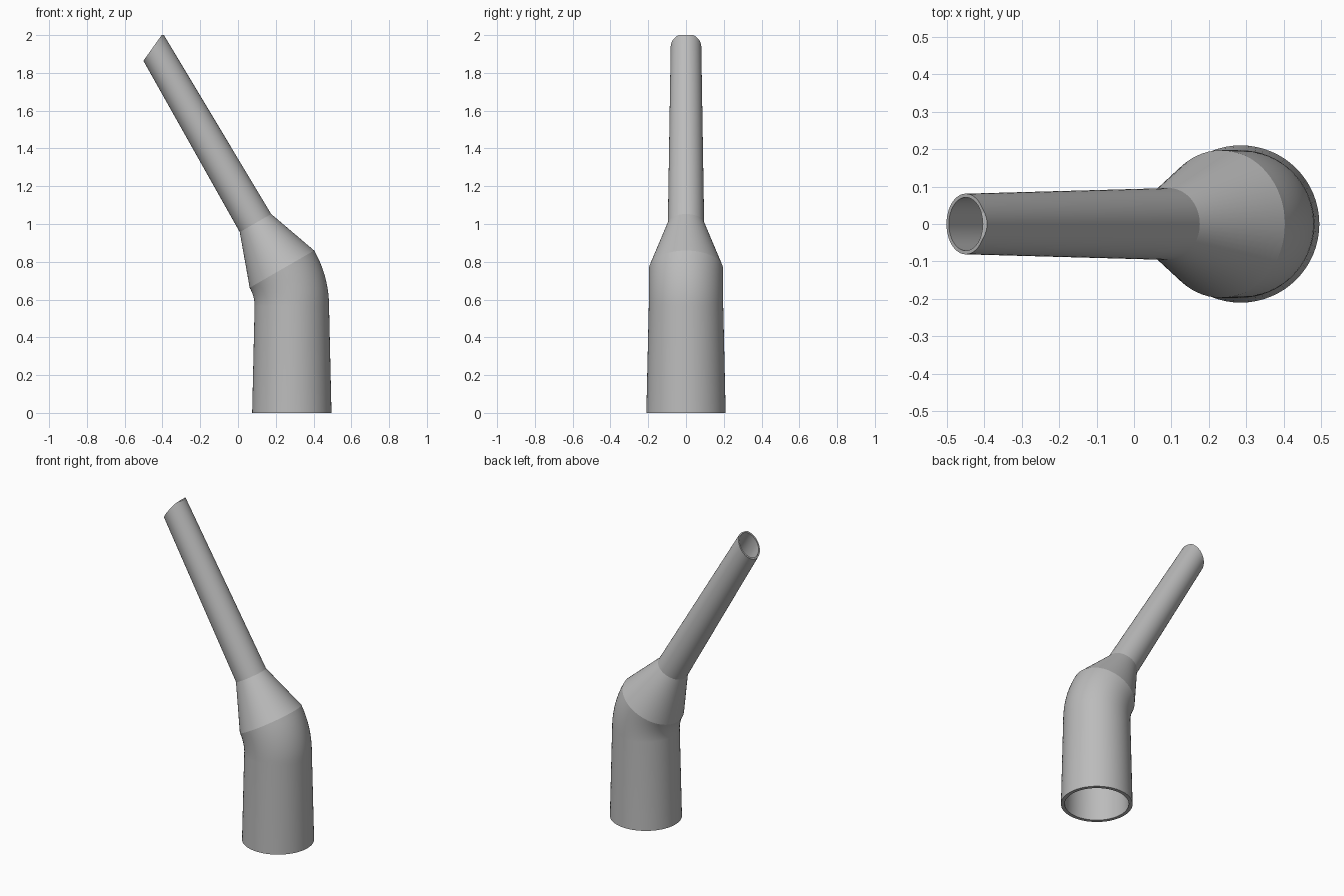
import bpy, bmesh, math
from mathutils import Vector

if "Cube" in bpy.data.objects:
    bpy.data.objects.remove(bpy.data.objects["Cube"])

SIDES = 64
BEND_STEPS = 10
TILT = math.radians(30)

# Material
grey = bpy.data.materials.new("plain grey")
grey.use_nodes = True
colour = (0.5, 0.5, 0.5, 1)
grey.diffuse_color = colour
grey.node_tree.nodes["Principled BSDF"].inputs["Base Color"].default_value = colour

# Stations along the tube: centre x, centre z, tilt, outer radius, wall
stations = [(0.285, 0, 0, 0.21, 0.022)]
pivot_x, pivot_z, bend_radius = -0.107, 0.565, 0.392
for i in range(BEND_STEPS + 1):
    a = TILT * i / BEND_STEPS
    stations.append((pivot_x + bend_radius * math.cos(a),
                     pivot_z + bend_radius * math.sin(a), a, 0.197, 0.02))
stations.append((0.0925, 1.005, TILT, 0.096, 0.014))
stations.append((-0.431, 1.905, TILT, 0.081, 0.01))


def slanted_tip(p, axis):
    """Slide a point along the tube onto the slanted mouth, level at the top."""
    corner, normal = Vector((-0.5, 0, 1.865)), Vector((-0.127, 0, 0.09))
    t = (corner - p).dot(normal) / axis.dot(normal)
    return p + axis * min(t, (2 - p.z) / axis.z)


def add_ring(bm, station, inner, is_tip):
    x, z, tilt, radius, wall = station
    r = radius - wall if inner else radius
    across = Vector((math.cos(tilt), 0, math.sin(tilt)))
    axis = Vector((-math.sin(tilt), 0, math.cos(tilt)))
    ring = []
    for k in range(SIDES):
        a = 2 * math.pi * k / SIDES
        p = Vector((x, 0, z)) + across * r * math.cos(a) + Vector((0, r * math.sin(a), 0))
        ring.append(bm.verts.new(slanted_tip(p, axis) if is_tip else p))
    return ring


# Hollow bent tube: up the outside, over the mouth, down the inside
bm = bmesh.new()
last = len(stations) - 1
rings = [add_ring(bm, s, False, i == last) for i, s in enumerate(stations)]
rings += [add_ring(bm, s, True, i == last) for i, s in enumerate(stations)][::-1]
for i, low in enumerate(rings):
    high = rings[(i + 1) % len(rings)]
    for k in range(SIDES):
        n = (k + 1) % SIDES
        bm.faces.new((low[k], low[n], high[n], high[k]))
bmesh.ops.recalc_face_normals(bm, faces=bm.faces)

mesh = bpy.data.meshes.new("bent_nozzle")
bm.to_mesh(mesh)
bm.free()
mesh.materials.append(grey)
nozzle = bpy.data.objects.new("bent_nozzle", mesh)
bpy.context.collection.objects.link(nozzle)

# Smooth sides with crisp shoulder and rims
bpy.ops.object.select_all(action='DESELECT')
nozzle.select_set(True)
bpy.context.view_layer.objects.active = nozzle
bpy.ops.object.shade_smooth_by_angle(angle=math.radians(15))
